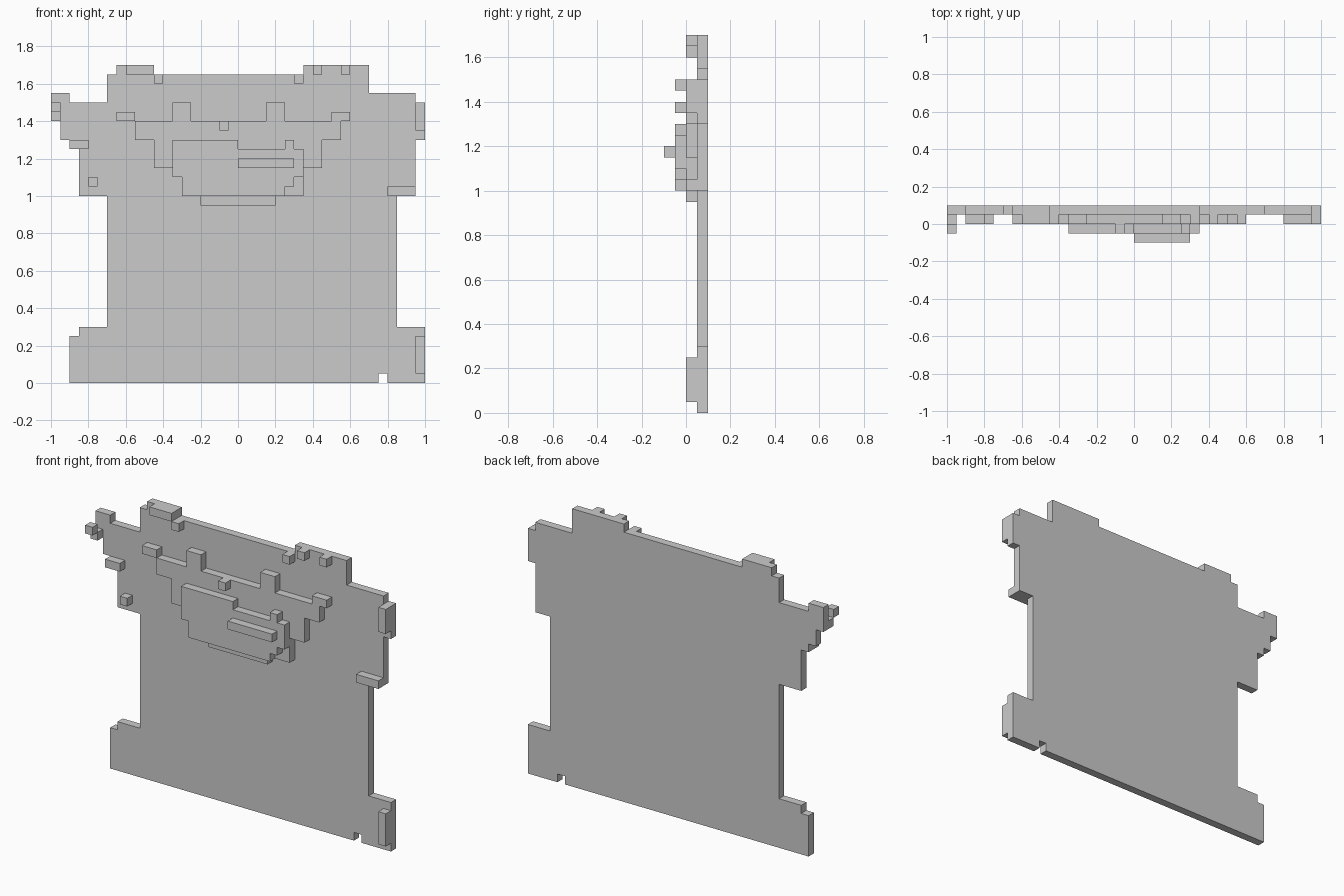
import bpy, bmesh

if "Cube" in bpy.data.objects:
    bpy.data.objects.remove(bpy.data.objects["Cube"])

U = 0.05  # one voxel; all numbers below are voxel counts


def slab(name, outline, front, back):
    """Extrude an x/z outline from the front layer to the back layer."""
    bm = bmesh.new()
    face = bm.faces.new([bm.verts.new((x * U, front * U, z * U)) for x, z in outline])
    ext = bmesh.ops.extrude_face_region(bm, geom=[face], use_keep_orig=True)
    verts = [g for g in ext["geom"] if isinstance(g, bmesh.types.BMVert)]
    bmesh.ops.translate(bm, verts=verts, vec=(0, (back - front) * U, 0))
    bmesh.ops.recalc_face_normals(bm, faces=bm.faces[:])
    mesh = bpy.data.meshes.new(name)
    bm.to_mesh(mesh)
    bm.free()
    obj = bpy.data.objects.new(name, mesh)
    bpy.context.collection.objects.link(obj)
    return obj


def block(name, x0, x1, z0, z1, front=0):
    """One-voxel-deep block."""
    return slab(name, [(x0, z0), (x1, z0), (x1, z1), (x0, z1)], front, front + 1)


# Back plate: full silhouette with feet, arms and ears
slab("body_plate", [
    (-18, 0), (15, 0), (15, 1), (16, 1), (16, 0), (20, 0), (20, 6), (17, 6),
    (17, 20), (19, 20), (19, 26), (20, 26), (20, 30), (19, 30), (19, 31),
    (14, 31), (14, 34), (7, 34), (7, 33), (-9, 33), (-9, 34), (-13, 34),
    (-13, 33), (-14, 33), (-14, 30), (-18, 30), (-18, 31), (-20, 31),
    (-20, 28), (-19, 28), (-19, 26), (-18, 26), (-18, 25), (-17, 25),
    (-17, 20), (-14, 20), (-14, 6), (-17, 6), (-17, 5), (-18, 5)], 1, 2)

# Face relief with two raised eyes and a chin
slab("face", [
    (-4, 19), (4, 19), (4, 20), (7, 20), (7, 23), (9, 23), (9, 26), (11, 26),
    (11, 28), (5, 28), (5, 30), (3, 30), (3, 28), (-5, 28), (-5, 30), (-7, 30),
    (-7, 28), (-11, 28), (-11, 26), (-9, 26), (-9, 23), (-7, 23), (-7, 22),
    (-6, 22), (-6, 20), (-4, 20)], 0, 1)

# Muzzle
slab("muzzle", [
    (-6, 20), (5, 20), (5, 21), (6, 21), (6, 22), (7, 22), (7, 25), (6, 25),
    (6, 26), (5, 26), (5, 25), (0, 25), (0, 26), (-7, 26), (-7, 22), (-6, 22)], -1, 0)

block("mouth_bar", 0, 6, 23, 24, -2)
block("nose", -2, -1, 27, 28, -1)

# Brow tips
block("left_brow", -13, -11, 28, 29)
block("right_brow", 10, 12, 28, 29)

# Ear and head-top details
block("left_ear_tip", -12, -9, 33, 34)
for name, x, z in [("left_ear_base", -9, 32), ("right_ear_base", 6, 32),
                   ("right_ear_inner", 8, 33), ("right_ear_outer", 11, 33)]:
    block(name, x, x + 1, z, z + 1)

# Hand and foot claws
block("left_claw_front", -20, -19, 29, 30, -1)
block("left_claw_rear", -20, -19, 28, 29)
block("left_wrist", -18, -16, 25, 26)
block("left_elbow", -16, -15, 21, 22)
block("right_hand", 19, 20, 27, 30)
block("right_elbow", 16, 19, 20, 21)
block("right_foot_edge", 19, 20, 1, 5)
